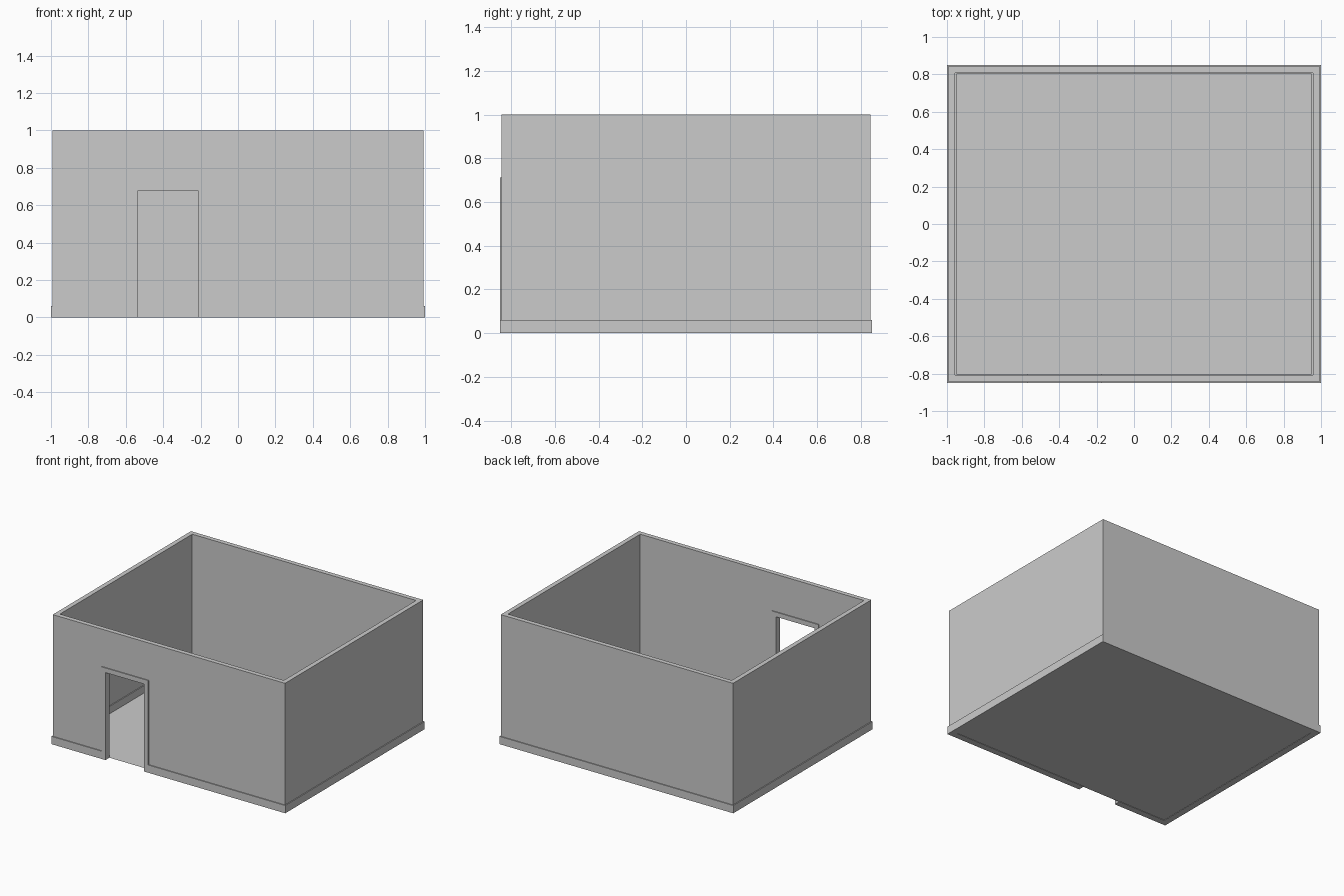
import bpy, bmesh

if "Cube" in bpy.data.objects:
    bpy.data.objects.remove(bpy.data.objects["Cube"])

# Main dimensions
WALL_OUT = (0.993, 0.844)
WALL_IN = (0.957, 0.808)
BASE_OUT = (1.0, 0.851)
BASE_IN = (0.95, 0.801)
BASE_H = 0.06
FRAME_OUT = (-0.572, -0.172, 0.712)   # left, right, top
FRAME_IN = (-0.538, -0.210, 0.676)


def finish(name, bm):
    bmesh.ops.recalc_face_normals(bm, faces=bm.faces)
    mesh = bpy.data.meshes.new(name)
    bm.to_mesh(mesh)
    bm.free()
    obj = bpy.data.objects.new(name, mesh)
    bpy.context.collection.objects.link(obj)
    return obj


def strip(name, outer, inner, vec, closed=False):
    """Extrude the band between two matching point paths along vec."""
    bm = bmesh.new()
    a = [bm.verts.new(p) for p in outer]
    b = [bm.verts.new(p) for p in inner]
    n = len(a)
    faces = []
    for i in range(n if closed else n - 1):
        j = (i + 1) % n
        faces.append(bm.faces.new((a[i], a[j], b[j], b[i])))
    ext = bmesh.ops.extrude_face_region(bm, geom=faces, use_keep_orig=True)
    moved = [g for g in ext["geom"] if isinstance(g, bmesh.types.BMVert)]
    bmesh.ops.translate(bm, verts=moved, vec=vec)
    return finish(name, bm)


def rect(size, z=0.0, gap=None):
    """Rectangle path, optionally opened at the front between two x values."""
    x, y = size
    pts = [(x, -y, z), (x, y, z), (-x, y, z), (-x, -y, z)]
    if gap:
        pts = [(gap[1], -y, z)] + pts + [(gap[0], -y, z)]
    return pts


def arch(dims, y):
    left, right, top = dims
    return [(left, y, 0), (left, y, top), (right, y, top), (right, y, 0)]


# Four walls as one ring, open at the top
walls = strip("walls", rect(WALL_OUT), rect(WALL_IN), (0, 0, 1), closed=True)

# Doorway cut through the front wall
bm = bmesh.new()
bmesh.ops.create_cube(bm, size=1)
left, right, top = FRAME_OUT
for v in bm.verts:
    v.co.x = right if v.co.x > 0 else left
    v.co.y = -0.7 if v.co.y > 0 else -0.95
    v.co.z = top if v.co.z > 0 else -0.1
cutter = finish("door_cutter", bm)
cutter.hide_render = True
cutter.display_type = 'WIRE'
mod = walls.modifiers.new("doorway", 'BOOLEAN')
mod.operation = 'DIFFERENCE'
mod.solver = 'EXACT'
mod.object = cutter

# Skirting boards outside and inside, interrupted at the doorway
gap = FRAME_OUT[:2]
strip("outer_skirting", rect(BASE_OUT, gap=gap), rect(WALL_OUT, gap=gap), (0, 0, BASE_H))
strip("inner_skirting", rect(WALL_IN, gap=gap), rect(BASE_IN, gap=gap), (0, 0, BASE_H))

# Door frame, flush with the skirting on both sides of the wall
strip("door_frame", arch(FRAME_OUT, -BASE_OUT[1]), arch(FRAME_IN, -BASE_OUT[1]),
      (0, BASE_OUT[1] - BASE_IN[1], 0))

# Floor sheet between the walls
bm = bmesh.new()
bm.faces.new([bm.verts.new(p) for p in rect(WALL_IN, z=0.003)])
finish("floor", bm)
